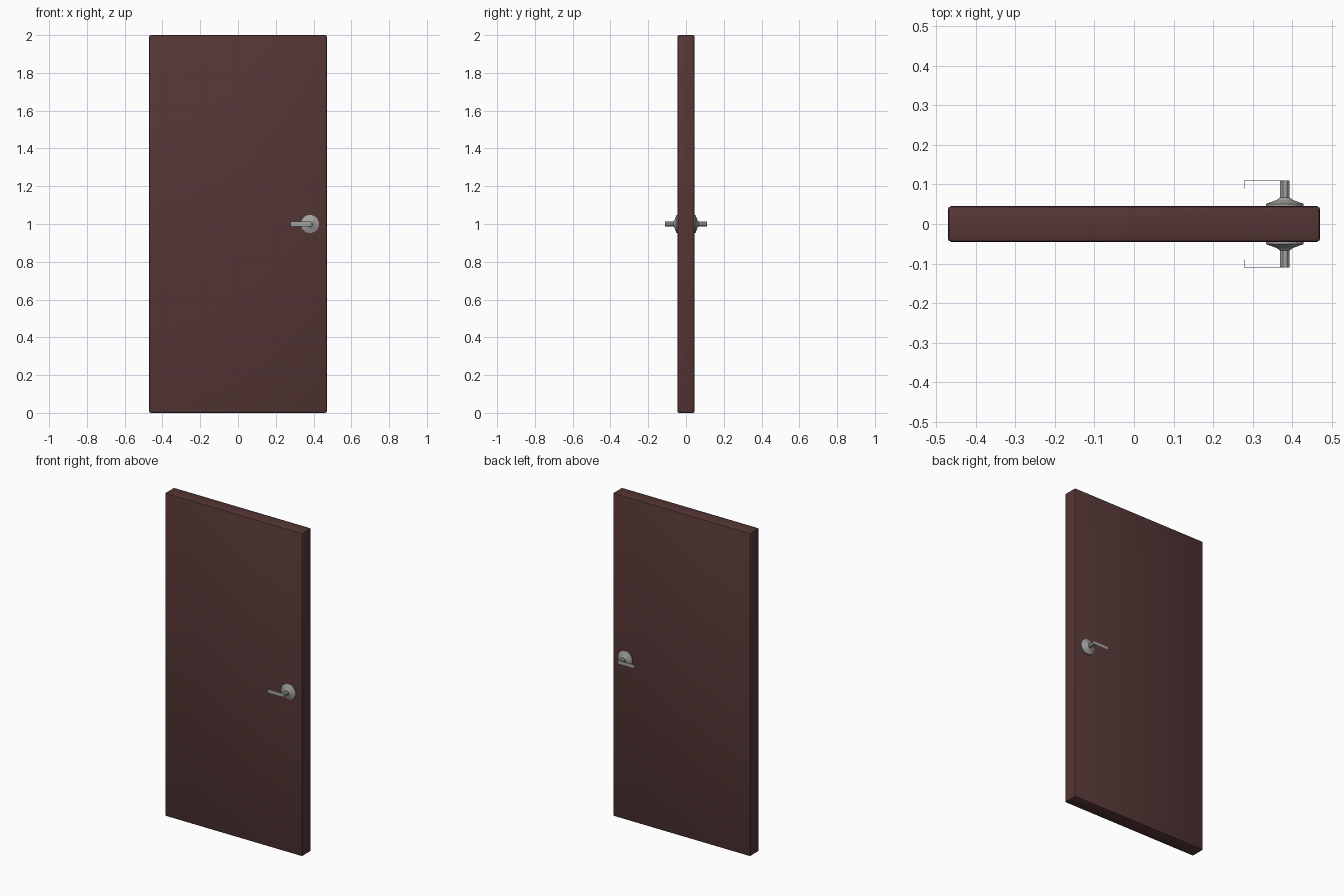
import bpy, bmesh, math
from mathutils import Vector

if "Cube" in bpy.data.objects:
    bpy.data.objects.remove(bpy.data.objects["Cube"])


def material(name, rgb):
    m = bpy.data.materials.new(name)
    m.diffuse_color = (*rgb, 1)
    m.use_nodes = True
    m.node_tree.nodes["Principled BSDF"].inputs["Base Color"].default_value = m.diffuse_color
    return m


BROWN = material("dark brown wood", (0.090, 0.037, 0.036))
STEEL = material("grey metal", (0.36, 0.36, 0.35))
HX, HZ = 0.381, 1.0  # handle axis


def finish(bm, name, mat, smooth=False):
    bmesh.ops.recalc_face_normals(bm, faces=bm.faces)
    me = bpy.data.meshes.new(name)
    bm.to_mesh(me)
    bm.free()
    me.materials.append(mat)
    ob = bpy.data.objects.new(name, me)
    bpy.context.collection.objects.link(ob)
    if smooth:
        bpy.ops.object.select_all(action='DESELECT')
        ob.select_set(True)
        bpy.context.view_layer.objects.active = ob
        bpy.ops.object.shade_smooth_by_angle(angle=math.radians(30))
    return ob


def turned(name, profile, sides, sign):
    """Solid turned about the handle axis; profile is (radius, distance from door centre)."""
    bm = bmesh.new()
    rings = []
    for r, d in profile:
        rings.append([bm.verts.new((HX + r * math.cos((i + .5) * math.tau / sides), sign * d,
                                    HZ + r * math.sin((i + .5) * math.tau / sides)))
                      for i in range(sides)])
    for a, b in zip(rings, rings[1:]):
        for i in range(sides):
            j = (i + 1) % sides
            bm.faces.new((a[i], a[j], b[j], b[i]))
    bm.faces.new(rings[0])
    bm.faces.new(rings[-1])
    return finish(bm, name, STEEL)


def lever(name, sign):
    """Thin strip running inwards with its tip bent back to the door."""
    t, h = 0.0015, 0.012
    outline = [(HX, 0.110), (0.278, 0.110), (0.278, 0.090),
               (0.278 + t, 0.090), (0.278 + t, 0.110 - t), (HX, 0.110 - t)]
    bm = bmesh.new()
    lo, hi = ([bm.verts.new((x, sign * d, HZ + z)) for x, d in outline] for z in (-h, h))
    bm.faces.new(lo)
    bm.faces.new(hi)
    for i in range(len(outline)):
        j = (i + 1) % len(outline)
        bm.faces.new((lo[i], lo[j], hi[j], hi[i]))
    return finish(bm, name, STEEL)


# Door slab with softened edges
bm = bmesh.new()
bmesh.ops.create_cube(bm, size=1)
for v in bm.verts:
    v.co = Vector((v.co.x * 0.94, v.co.y * 0.09, v.co.z * 2 + 1))
bmesh.ops.bevel(bm, geom=bm.edges[:], offset=0.008, segments=2, profile=0.5, affect='EDGES')
finish(bm, "door_slab", BROWN, smooth=True)

# Handle set on each face: rose, spindle, lever
for side, sign in (("front", -1), ("back", 1)):
    turned(side + "_rose", [(0.048, 0.044), (0.048, 0.051), (0.020, 0.061), (0.013, 0.067)], 16, sign)
    turned(side + "_spindle", [(0.013, 0.060), (0.013, 0.1105)], 8, sign)
    lever(side + "_lever", sign)
